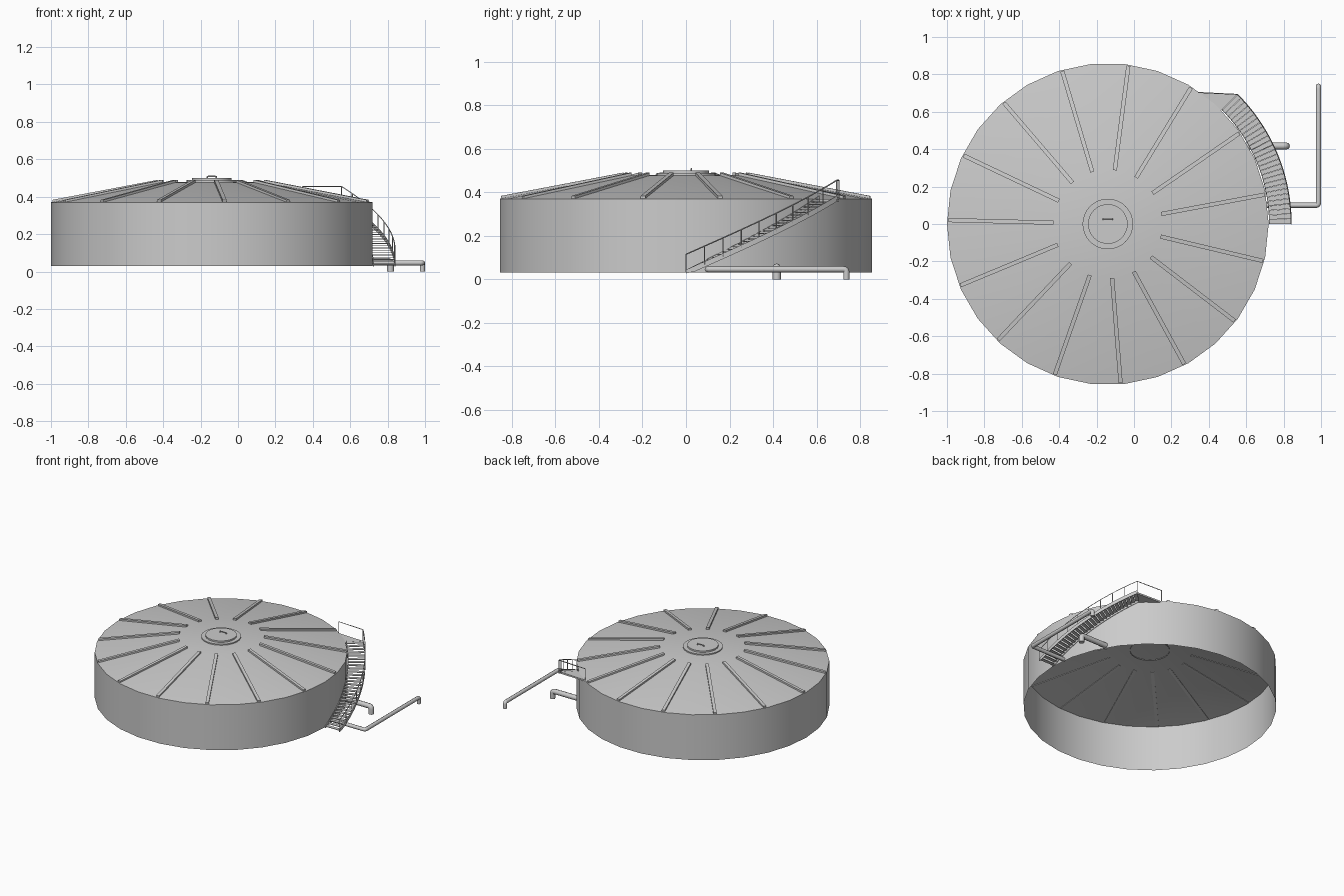
import bpy, bmesh
from math import sin, cos, radians, pi
from mathutils import Vector

if "Cube" in bpy.data.objects:
    bpy.data.objects.remove(bpy.data.objects["Cube"])

CX, R, SIDES = -0.14, 0.86, 30
Z0, Z1 = 0.03, 0.37          # wall bottom and top
RI, ZR = 0.29, 0.477         # inner roof ring


def finish(name, bm, smooth=True):
    bmesh.ops.recalc_face_normals(bm, faces=bm.faces)
    me = bpy.data.meshes.new(name)
    bm.to_mesh(me)
    bm.free()
    ob = bpy.data.objects.new(name, me)
    bpy.context.collection.objects.link(ob)
    if smooth:
        bpy.context.view_layer.objects.active = ob
        ob.select_set(True)
        bpy.ops.object.shade_smooth_by_angle(angle=radians(30))
        ob.select_set(False)
    return ob


def lathe(name, profile, n):
    """Revolve (r, z) points round the tank axis; r = 0 makes a centre point."""
    bm = bmesh.new()
    rings = []
    for r, z in profile:
        if r == 0:
            rings.append([bm.verts.new((CX, 0, z))] * n)
        else:
            rings.append([bm.verts.new((CX + r * cos(2 * pi * i / n), r * sin(2 * pi * i / n), z))
                          for i in range(n)])
    for a, b in zip(rings, rings[1:]):
        for i in range(n):
            j = (i + 1) % n
            bm.faces.new(list(dict.fromkeys((a[i], a[j], b[j], b[i]))))
    return finish(name, bm)


def loft(bm, sections):
    """Closed solid through a row of matching quads."""
    rows = [[bm.verts.new(p) for p in s] for s in sections]
    n = len(rows[0])
    for a, b in zip(rows, rows[1:]):
        for i in range(n):
            j = (i + 1) % n
            bm.faces.new((a[i], a[j], b[j], b[i]))
    bm.faces.new(rows[0])
    bm.faces.new(rows[-1])


def tube(name, paths, radius, res=0, bend=0):
    """Round pipes along paths, with rounded elbows of size bend."""
    cu = bpy.data.curves.new(name, 'CURVE')
    cu.dimensions = '3D'
    cu.bevel_depth, cu.bevel_resolution, cu.use_fill_caps = radius, res, True
    for path in paths:
        p = [Vector(v) for v in path]
        pts = [p[0]]
        for a, b, c in zip(p, p[1:], p[2:]):
            if bend:
                s, e = b + (a - b).normalized() * bend, b + (c - b).normalized() * bend
                pts += [s * (1 - t) ** 2 + b * 2 * t * (1 - t) + e * t * t
                        for t in (0, .25, .5, .75, 1)]
            else:
                pts.append(b)
        pts.append(p[-1])
        sp = cu.splines.new('POLY')
        sp.points.add(len(pts) - 1)
        for q, v in zip(sp.points, pts):
            q.co = (*v, 1)
    ob = bpy.data.objects.new(name, cu)
    bpy.context.collection.objects.link(ob)
    bpy.context.view_layer.objects.active = ob
    ob.select_set(True)
    bpy.ops.object.convert(target='MESH')
    bpy.ops.object.shade_smooth_by_angle(angle=radians(50))
    bpy.context.object.select_set(False)


def polar(r, deg, z):
    return Vector((CX + r * cos(radians(deg)), r * sin(radians(deg)), z))


# Tank shell and roof, open underneath
lathe("tank_wall", [(R, Z0), (R, Z1)], SIDES)
lathe("tank_roof", [(R, Z1), (RI, ZR), (0, 0.482)], SIDES)

# Centre hatch with a small handle
lathe("roof_hatch", [(0.135, 0.474), (0.135, 0.488), (0.106, 0.488), (0.106, 0.499), (0, 0.499)], 32)
tube("hatch_handle", [[(CX - .025, .025, .497), (CX - .025, .025, .508),
                       (CX + .025, .025, .508), (CX + .025, .025, .497)]], 0.004, 1, 0.005)

# Radial roof ribs
bm = bmesh.new()
for k in range(15):
    a = 10.6 + 24 * k
    side = Vector((-sin(radians(a)), cos(radians(a)), 0)) * 0.011
    secs = []
    for r, z in ((RI, ZR), (0.853, Z1)):
        lo, hi = polar(r, a, z - 0.003), polar(r, a, z + 0.013)
        secs.append([lo - side, lo + side, hi + side, hi - side])
    loft(bm, secs)
finish("roof_ribs", bm, False)

# Curved stair round the wall
STEPS, SWEEP, RO = 28, 45.0, 0.98


def stair_z(deg):
    return Z0 + (Z1 - Z0) * deg / SWEEP


bm = bmesh.new()
for i in range(STEPS):
    a0, a1 = SWEEP * i / STEPS, SWEEP * (i + 0.95) / STEPS
    z = stair_z(SWEEP * (i + 1) / STEPS)
    loft(bm, [[polar(0.862, a, z - .004), polar(RO, a, z - .004), polar(RO, a, z), polar(0.862, a, z)]
              for a in (a0, a1)])
finish("stair_treads", bm, False)

bm = bmesh.new()
for r in (0.864, RO):
    secs = []
    for i in range(19):
        a = SWEEP * i / 18
        z = stair_z(a)
        secs.append([polar(r - .002, a, max(z - .012, Z0 - .003)), polar(r + .002, a, max(z - .012, Z0 - .003)),
                     polar(r + .002, a, z + .014), polar(r - .002, a, z + .014)])
    loft(bm, secs)
finish("stair_stringers", bm)

# Landing at the stair head
corner, inner, end = polar(RO, SWEEP, Z1), polar(0.85, SWEEP, Z1), Vector((0.345, 0.703, Z1))
mid = polar(0.85, 50, Z1)
bm = bmesh.new()
down = Vector((0, 0, -0.012))
outline = [corner, end, mid, inner]
loft(bm, [[p + down for p in outline], outline])
finish("stair_landing", bm, False)

# Handrail and posts
H = Vector((0, 0, 0.085))
rail = [polar(RO, 2.5 * i, stair_z(2.5 * i)) + H for i in range(19)]
paths = [rail + [end + H]]
for i in range(10):
    p = polar(RO, 5 * i, stair_z(5 * i))
    paths.append([p, p + H])
paths += [[end, end + H]]
tube("stair_railing", paths, 0.003)

# Ground pipes
tube("long_pipe", [[(0.70, 0.1, 0.046), (0.986, 0.1, 0.046), (0.986, 0.737, 0.046), (0.986, 0.737, 0)]],
     0.014, 2, 0.014)
tube("short_pipe", [[(0.60, 0.417, 0.054), (0.815, 0.417, 0.054), (0.815, 0.417, 0)]], 0.019, 2, 0.019)
